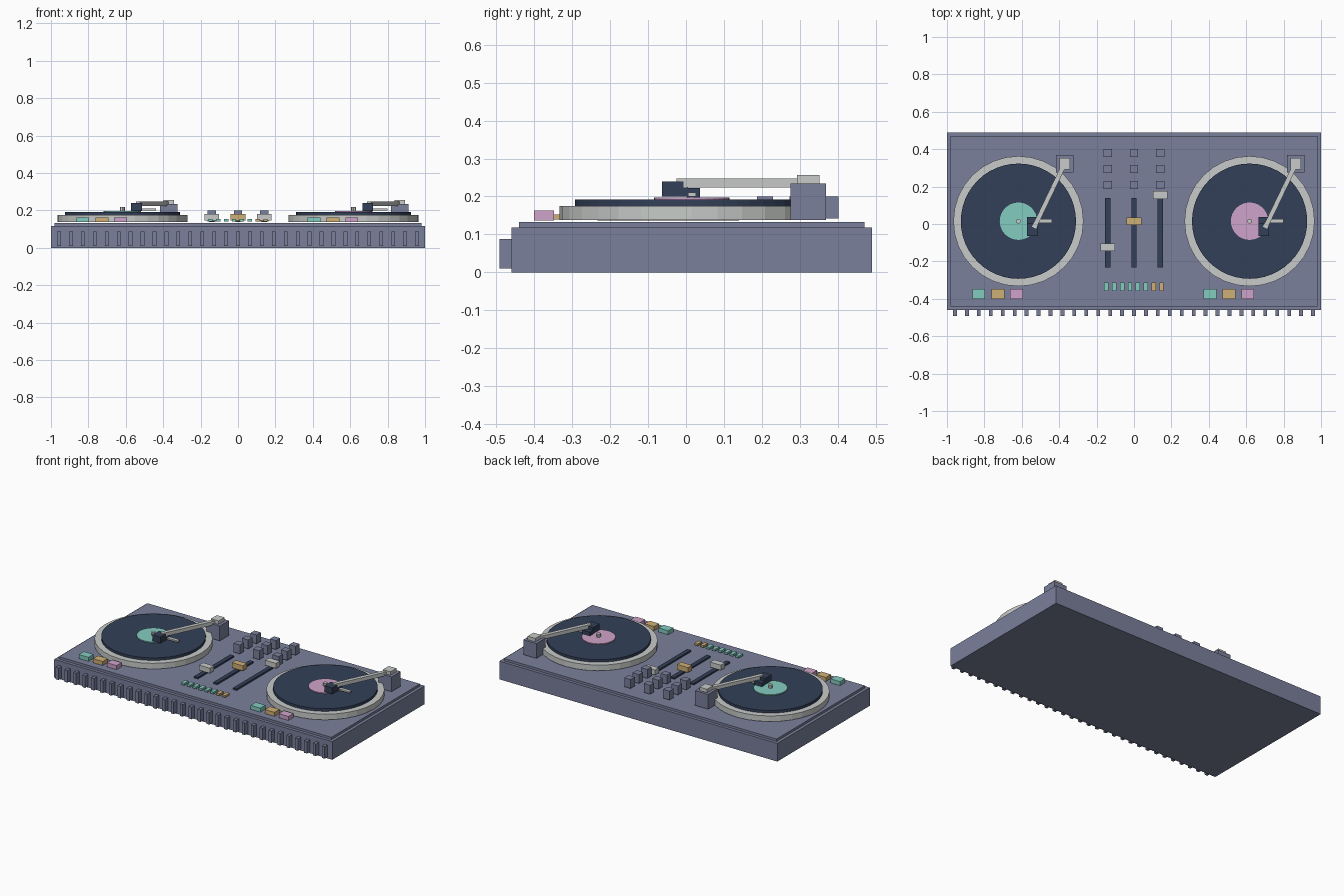
import bpy
import math

if "Cube" in bpy.data.objects:
    bpy.data.objects.remove(bpy.data.objects["Cube"])


def material(name, rgb):
    """Flat material from an 8-bit display colour."""
    def lin(c):
        c /= 255
        return c / 12.92 if c < 0.04045 else ((c + 0.055) / 1.055) ** 2.4
    m = bpy.data.materials.new(name)
    m.diffuse_color = [lin(c) for c in rgb] + [1]
    m.use_nodes = True
    m.node_tree.nodes["Principled BSDF"].inputs["Base Color"].default_value = m.diffuse_color
    return m


SLATE = material("slate", (123, 128, 156))
NAVY = material("navy", (51, 64, 88))
GREY = material("light_grey", (199, 203, 200))
TEAL = material("teal", (132, 204, 192))
GOLD = material("gold", (207, 176, 118))
PINK = material("pink", (207, 163, 203))


def finish(name, mat):
    ob = bpy.context.object
    ob.name = name
    ob.data.materials.append(mat)
    return ob


def box(name, mat, x, y, z, turn=0):
    """Box from (low, high) ranges, optionally turned about its own z axis."""
    spans = (x, y, z)
    bpy.ops.mesh.primitive_cube_add(size=1, location=[(a + b) / 2 for a, b in spans],
                                    rotation=(0, 0, turn))
    ob = finish(name, mat)
    ob.scale = [b - a for a, b in spans]
    return ob


def around(c, size):
    return (c - size / 2, c + size / 2)


def disc(name, mat, x, y, r, z, sides):
    bpy.ops.mesh.primitive_cylinder_add(vertices=sides, radius=r, depth=z[1] - z[0],
                                        location=(x, y, sum(z) / 2))
    return finish(name, mat)


# Case, raised top plate and front ribs
box("case", SLATE, (-1, 1), (-0.46, 0.49), (0, 0.118))
box("top_plate", SLATE, (-0.98, 0.98), (-0.44, 0.47), (0.118, 0.133))
for i in range(31):
    box("front_rib", SLATE, around(-0.957 + i * 0.0638, 0.02), (-0.492, -0.46), (0.01, 0.088))

# Two identical decks, with different label colours
for cx, label in ((-0.618, TEAL), (0.618, PINK)):
    cy = 0.015
    disc("platter", GREY, cx, cy, 0.348, (0.138, 0.175), 32)
    disc("record", NAVY, cx, cy, 0.308, (0.175, 0.192), 48)
    disc("record_label", label, cx, cy, 0.1, (0.192, 0.198), 32)
    disc("spindle", GREY, cx, cy, 0.013, (0.198, 0.219), 8)

    # Tonearm
    px, py = cx + 0.247, 0.322
    box("arm_tower", SLATE, around(px, 0.094), around(py, 0.094), (0.138, 0.234))
    box("arm_pivot", GREY, around(px, 0.055), around(py, 0.06), (0.234, 0.256))
    hx, hy = cx + 0.083, -0.02
    length = math.hypot(px - hx, py - hy)
    box("tonearm", GREY, around((px + hx) / 2, 0.025), around((py + hy) / 2, length),
        (0.224, 0.248), math.atan2(hx - px, py - hy))
    box("headshell", NAVY, around(cx + 0.075, 0.057), (-0.063, 0.005), (0.2, 0.24))
    box("cartridge", NAVY, around(cx + 0.075, 0.057), (0.005, 0.037), (0.198, 0.222))
    box("finger_lift", GREY, (cx + 0.1, cx + 0.18), (0.005, 0.027), (0.2, 0.21))

    # Pad buttons
    for dx, mat in ((-0.212, TEAL), (-0.11, GOLD), (-0.01, PINK)):
        box("pad_button", mat, around(cx + dx, 0.069), (-0.4, -0.348), (0.137, 0.163))

# Mixer faders and knobs
for x, y, mat in ((-0.14, -0.124, GREY), (0, 0.015, GOLD), (0.14, 0.155, GREY)):
    box("fader_slot", NAVY, around(x, 0.028), (-0.233, 0.14), (0.137, 0.147))
    box("fader_cap", mat, around(x, 0.078), around(y, 0.041), (0.147, 0.18))
    for ky in (0.208, 0.294, 0.38):
        box("mixer_knob", SLATE, around(x, 0.045), around(ky, 0.043), (0.142, 0.2))

# Level meter
for i in range(8):
    box("meter_light", TEAL if i < 6 else GOLD, around(-0.148 + i * 0.0422, 0.023),
        (-0.358, -0.314), (0.14, 0.153))
